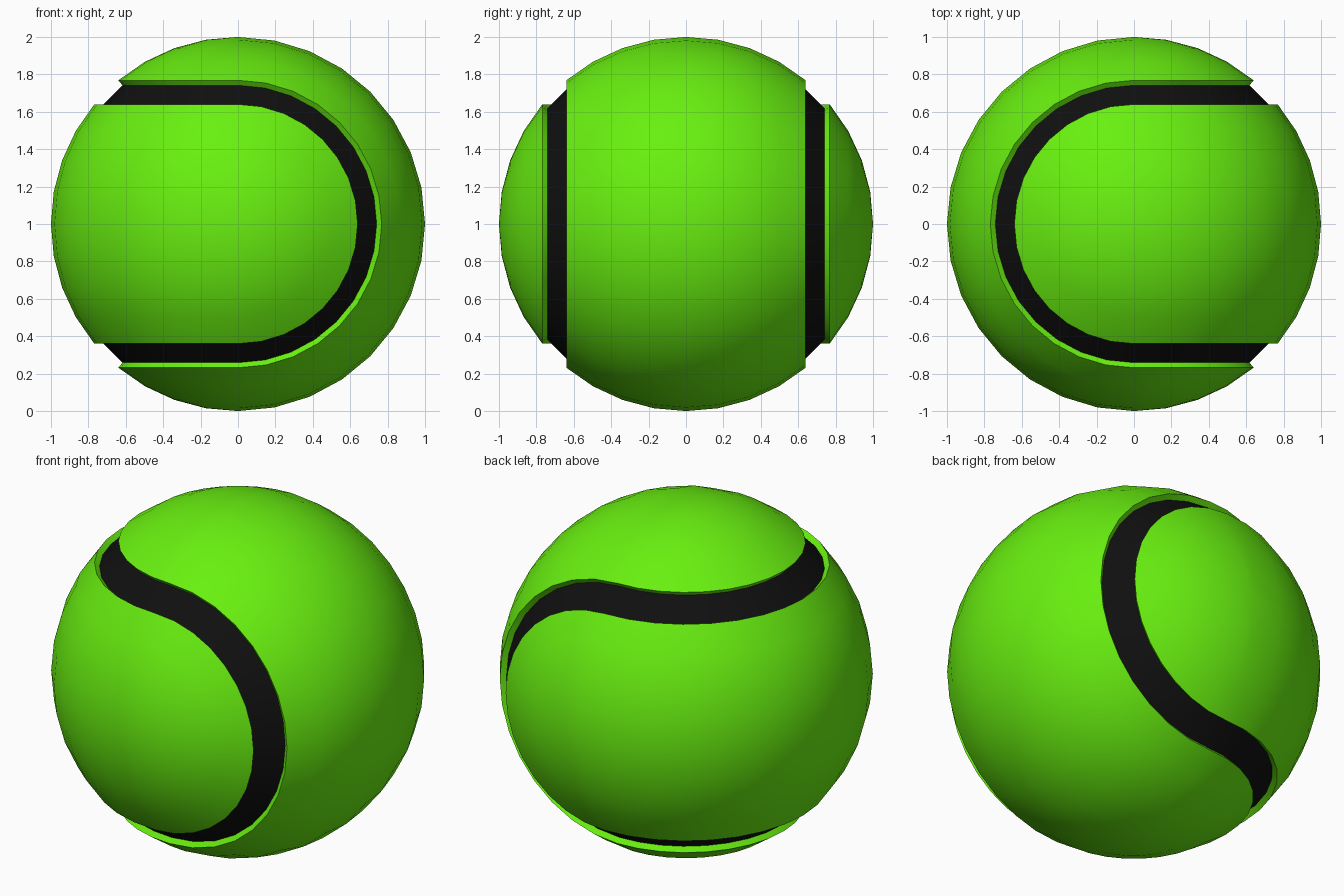
import bpy, bmesh
from math import sin, cos, pi, asin, sqrt
from mathutils import Vector, Matrix

if "Cube" in bpy.data.objects:
    bpy.data.objects.remove(bpy.data.objects["Cube"])

C = 0.64                  # half width of a felt panel
D = sqrt(1 - C * C)
LAT = asin(C)
N, K = 16, 4              # segments per half turn / per panel half width
FLOOR = 0.965             # radius of the groove floor
UP = Matrix.Translation((0, 0, 1))


def material(name, color):
    m = bpy.data.materials.new(name)
    m.diffuse_color = color
    m.use_nodes = True
    m.node_tree.nodes["Principled BSDF"].inputs["Base Color"].default_value = m.diffuse_color
    return m


def add_grid(bm, f, us, vs):
    rows = [[bm.verts.new(f(u, v)) for v in vs] for u in us]
    for a, b in zip(rows, rows[1:]):
        for i in range(len(vs) - 1):
            bm.faces.new((a[i], b[i], b[i + 1], a[i + 1]))


def face_outward(bm):
    bm.normal_update()
    for f in bm.faces:
        if f.normal.dot(f.calc_center_median()) < 0:
            f.normal_flip()


def finish(bm, name, mat, matrix):
    bm.transform(matrix)
    me = bpy.data.meshes.new(name)
    bm.to_mesh(me)
    bm.free()
    me.materials.append(mat)
    ob = bpy.data.objects.new(name, me)
    bpy.context.collection.objects.link(ob)
    bpy.ops.object.select_all(action='DESELECT')
    ob.select_set(True)
    bpy.context.view_layer.objects.active = ob
    bpy.ops.object.shade_smooth_by_angle(angle=pi / 6)


def felt_panel(name, mat, matrix):
    bm = bmesh.new()
    turn = [pi * i / N for i in range(N + 1)]
    # band wrapping around the -x side
    add_grid(bm, lambda t, a: (-cos(a) * sin(t), -cos(a) * cos(t), sin(a)),
             turn, [LAT * j / K for j in range(-K, K + 1)])
    # rounded half-disc ends at +y and -y
    for s in (1, -1):
        add_grid(bm, lambda p, a: (sin(p) * sin(a), s * cos(p), sin(p) * cos(a)),
                 [LAT * k / K for k in range(K + 1)], turn)
    bmesh.ops.dissolve_degenerate(bm, dist=1e-5, edges=bm.edges[:])
    bmesh.ops.remove_doubles(bm, verts=bm.verts[:], dist=1e-4)
    face_outward(bm)
    # radial wall down into the groove
    rim = [e for e in bm.edges if e.is_boundary]
    ext = bmesh.ops.extrude_edge_only(bm, edges=rim)['geom']
    for v in ext:
        if isinstance(v, bmesh.types.BMVert):
            v.co *= FLOOR
    bmesh.ops.recalc_face_normals(bm, faces=bm.faces[:])
    finish(bm, name, mat, matrix)


def seam_path(c, d):
    pts = []
    for q, s in ((0, 1), (1, 1), (0, -1), (1, -1)):
        for i in range(N):
            a = pi * i / N
            if q == 0:
                pts.append(Vector((-d * sin(a), -s * d * cos(a), s * c)))
            else:
                pts.append(Vector((c * sin(a), s * d, s * c * cos(a))))
    return pts


green = material("felt_green", (0.14, 0.87, 0.005, 1))
black = material("seam_black", (0.005, 0.005, 0.005, 1))

# two identical interlocking panels
felt_panel("felt_panel_left", green, UP)
felt_panel("felt_panel_right", green, UP @ Matrix.Rotation(pi, 4, Vector((0, 1, 1))))

# recessed seam strip
bm = bmesh.new()
loops = [[bm.verts.new(p * FLOOR) for p in seam_path(*cd)] for cd in ((C, D), (D, C))]
n = len(loops[0])
for i in range(n):
    j = (i + 1) % n
    bm.faces.new((loops[0][i], loops[0][j], loops[1][j], loops[1][i]))
face_outward(bm)
finish(bm, "seam_strip", black, UP)
